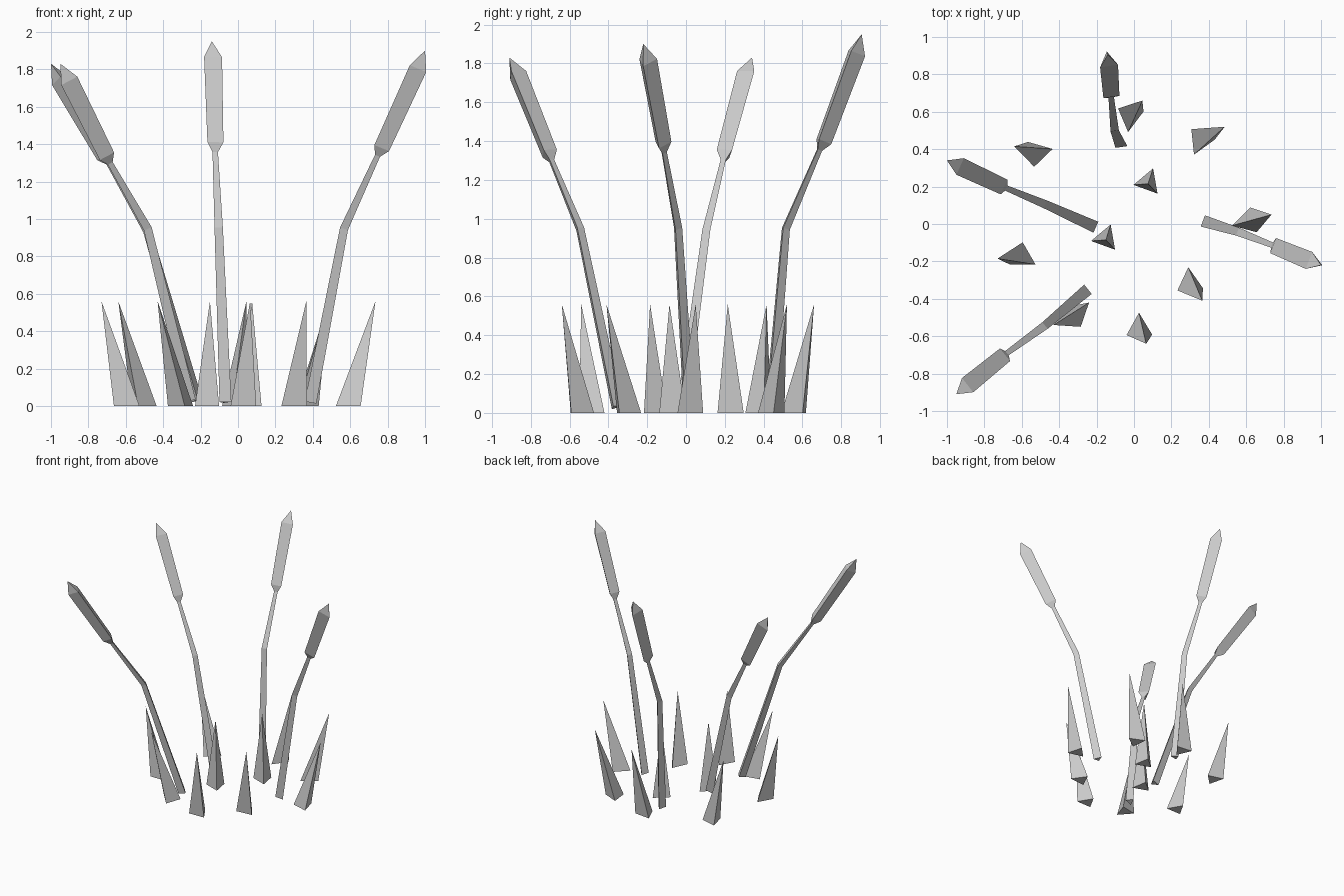
import bpy
import math
from mathutils import Vector

if "Cube" in bpy.data.objects:
    bpy.data.objects.remove(bpy.data.objects["Cube"])


def make_object(name, verts, faces):
    mesh = bpy.data.meshes.new(name)
    mesh.from_pydata([tuple(v) for v in verts], [], faces)
    mesh.update()
    obj = bpy.data.objects.new(name, mesh)
    bpy.context.collection.objects.link(obj)
    return obj


def ring(center, axis, outward, radius):
    """Three points around an axis, the first one on the outward side."""
    u = (outward - axis * outward.dot(axis)).normalized()
    v = axis.cross(u)
    angles = [math.tau * i / 3 for i in range(3)]
    return [center + radius * (u * math.cos(a) + v * math.sin(a)) for a in angles]


def bridge(a, b):
    """Quads between two three-sided rings starting at vertex a and b."""
    return [(a + i, a + (i + 1) % 3, b + (i + 1) % 3, b + i) for i in range(3)]


def reed(index, base, bend, neck, tip):
    base, bend, neck, tip = map(Vector, (base, bend, neck, tip))
    lean = tip - base
    lean.z = 0
    lean.normalize()
    low = (bend - base).normalized()
    mid = (neck - bend).normalized()
    top = (tip - neck).normalized()
    length = (tip - neck).length

    # Tapered, bent stem
    neck_ring = ring(neck, top, lean, 0.017)
    verts = ring(base, low, lean, 0.037)
    verts += ring(bend, (low + mid).normalized(), lean, 0.026)
    verts += neck_ring
    make_object(f"reed_stem_{index}", verts,
                [(2, 1, 0)] + bridge(0, 3) + bridge(3, 6))

    # Three-sided seed head with pointed tip
    verts = list(neck_ring)
    verts += ring(neck + top * 0.05, top, lean, 0.05)
    verts += ring(neck + top * (length - 0.1), top, lean, 0.056)
    verts.append(tip)
    make_object(f"reed_head_{index}", verts,
                bridge(0, 3) + bridge(3, 6) + [(6 + i, 6 + (i + 1) % 3, 9) for i in range(3)])


def blade(index, x, y, turn, apex_x, apex_y):
    verts = ring(Vector((x, y, 0)), Vector((0, 0, 1)),
                 Vector((math.cos(math.radians(turn)), math.sin(math.radians(turn)), 0)), 0.079)
    verts.append(Vector((apex_x, apex_y, 0.56)))
    make_object(f"grass_blade_{index}", verts, [(2, 1, 0), (0, 1, 3), (1, 2, 3), (2, 0, 3)])


# Reeds: base, bend, neck, tip
reeds = [
    ((-0.07, 0.43, 0.02), (-0.105, 0.51, 0.95), (-0.123, 0.685, 1.355), (-0.14, 0.905, 1.95)),
    ((-0.22, -0.01, 0.03), (-0.485, 0.11, 0.94), (-0.69, 0.195, 1.30), (-1.0, 0.34, 1.83)),
    ((-0.26, -0.36, 0.03), (-0.485, -0.55, 0.95), (-0.685, -0.695, 1.30), (-0.95, -0.91, 1.83)),
    ((0.385, 0.01, 0.02), (0.565, -0.045, 0.95), (0.745, -0.115, 1.34), (1.0, -0.22, 1.90)),
]
for i, points in enumerate(reeds, 1):
    reed(i, *points)

# Grass blades: base centre, turn in degrees, apex position
blades = [
    (-0.022, 0.57, -97, 0.045, 0.66),
    (-0.512, 0.382, 14, -0.64, 0.415),
    (0.353, 0.443, 6, 0.485, 0.52),
    (0.075, 0.223, 190, 0.075, 0.215),
    (-0.152, -0.077, 190, -0.15, -0.085),
    (-0.595, -0.177, 90, -0.73, -0.185),
    (-0.30, -0.472, 41, -0.43, -0.54),
    (0.297, -0.31, 95, 0.365, -0.41),
    (0.028, -0.553, 91, 0.065, -0.64),
    (0.60, 0.012, 75, 0.735, 0.05),
]
for i, values in enumerate(blades, 1):
    blade(i, *values)
